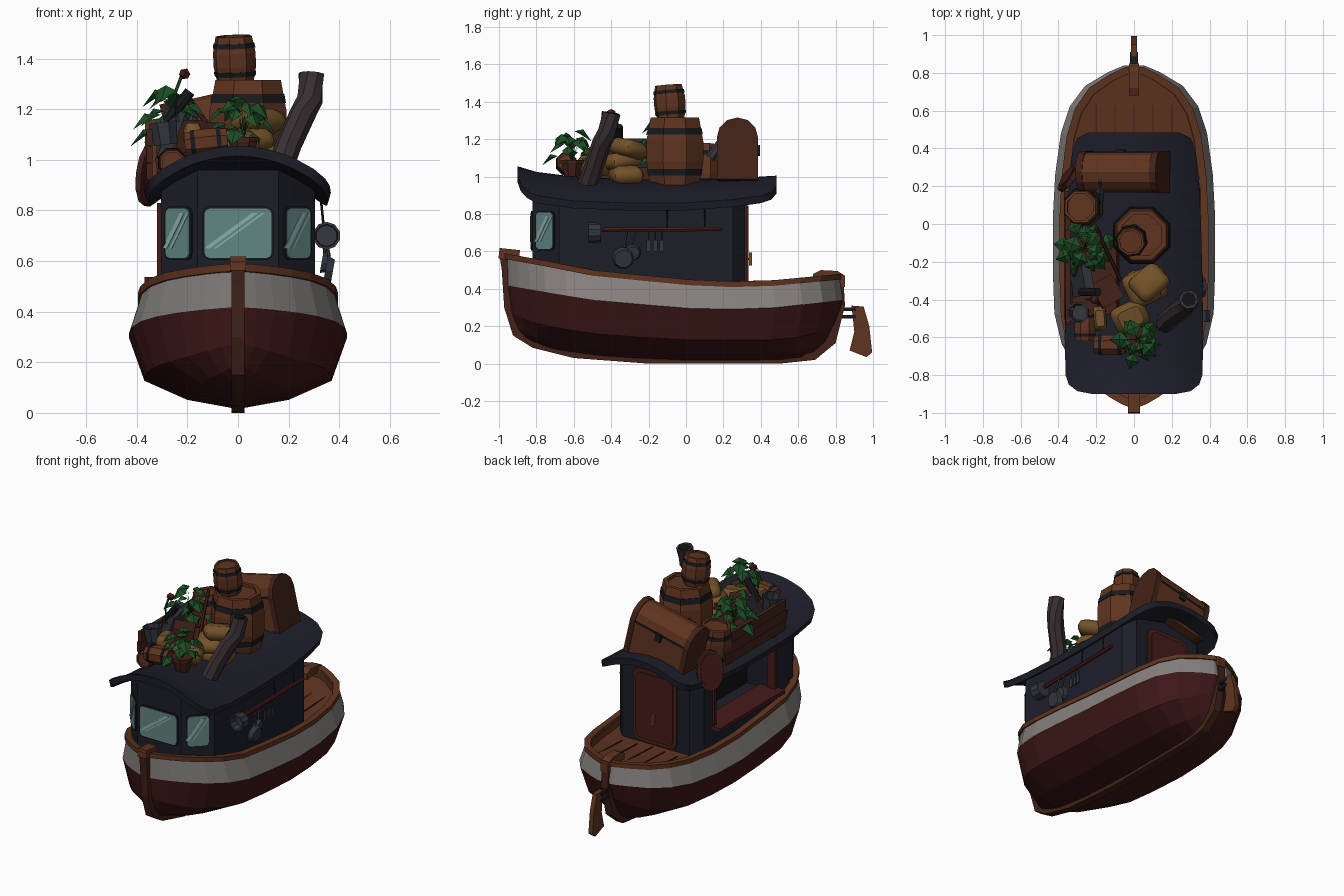
import bpy, bmesh, math, random
from mathutils import Vector

if "Cube" in bpy.data.objects:
    bpy.data.objects.remove(bpy.data.objects["Cube"])
random.seed(4)
COL = dict(wood=(.115, .034, .014), dark_wood=(.055, .016, .009), hull_red=(.05, .009, .009), cream=(.24, .22, .21),
           navy=(.012, .013, .022), iron=(.009, .01, .012), glass=(.12, .24, .22), shine=(.25, .42, .4),
           leaf=(.012, .075, .018), sack=(.17, .085, .022), metal=(.035, .037, .05), pipe=(.04, .028, .032),
           black=(.006, .006, .007), brass=(.17, .08, .02), door_red=(.06, .011, .01))
MATS = {}
for k, c in COL.items():
    MATS[k] = bpy.data.materials.new(k)
    MATS[k].diffuse_color = (*c, 1)


def obj(name, verts, faces, mats, loc=(0, 0, 0), rot=(0, 0, 0), idx=None, smooth=False):
    bm = bmesh.new()
    vs = [bm.verts.new(v) for v in verts]
    for i, f in enumerate(faces):
        fc = bm.faces.new([vs[j] for j in f])
        fc.material_index = idx[i] if idx else 0
    bmesh.ops.remove_doubles(bm, verts=bm.verts, dist=1e-5)
    bmesh.ops.recalc_face_normals(bm, faces=bm.faces)
    me = bpy.data.meshes.new(name)
    bm.to_mesh(me)
    bm.free()
    for m in (mats if isinstance(mats, list) else [mats]):
        me.materials.append(MATS[m])
    o = bpy.data.objects.new(name, me)
    bpy.context.collection.objects.link(o)
    o.location, o.rotation_euler = loc, [math.radians(a) for a in rot]
    if smooth:
        bpy.ops.object.select_all(action='DESELECT')
        o.select_set(True)
        bpy.context.view_layer.objects.active = o
        bpy.ops.object.shade_smooth_by_angle(angle=math.radians(40))
    return o


def loft(name, rings, mats, wrap=False, caps=False, band=None, **kw):
    n, m, faces, idx = len(rings[0]), len(rings), [], []
    for r in range(m if wrap else m - 1):
        for i in range(n):
            j, q = (i + 1) % n, (r + 1) % m
            faces.append((r*n + i, r*n + j, q*n + j, q*n + i))
            idx.append(band[r] if band else 0)
    if caps:
        faces += [tuple(range(n)), tuple(range((m-1)*n, m*n))]
        idx += [0, 0]
    return obj(name, [v for r in rings for v in r], faces, mats, idx=idx, **kw)


def lathe(name, prof, n, mat, loc, rot=(0, 0, 0), wrap=False, **kw):
    rings = [[(r*math.cos(2*math.pi*(i+.5)/n), r*math.sin(2*math.pi*(i+.5)/n), z) for i in range(n)] for r, z in prof]
    return loft(name, rings, mat, wrap=wrap, loc=loc, rot=rot, **kw)


def tube(name, pts, r, n, mat, **kw):
    P, rings = [Vector(p) for p in pts], []
    for i, p in enumerate(P):
        q = (P[min(i+1, len(P)-1)] - P[max(i-1, 0)]).to_track_quat('Z', 'Y')
        rings.append([p + q @ Vector((r*math.cos(2*math.pi*k/n), r*math.sin(2*math.pi*k/n), 0)) for k in range(n)])
    return loft(name, rings, mat, caps=True, **kw)


def prism(name, pts, depth, mat, loc=(0, 0, 0), rot=(0, 0, 0), **kw):
    # outline in local x-z, thickness along y
    return loft(name, [[(a, d, b) for a, b in pts] for d in (-depth/2, depth/2)], mat, caps=True, loc=loc, rot=rot, **kw)


def box(name, size, mat, loc, rot=(0, 0, 0)):
    a, b = size[0]/2, size[2]/2
    return prism(name, [(-a, -b), (a, -b), (a, b), (-a, b)], size[1], mat, loc, rot)


def rrect(w, h, r):
    return [(sx*(w/2-r) + r*math.cos(math.radians(a+t)), sz*(h/2-r) + r*math.sin(math.radians(a+t)))
            for sx, sz, a in ((1, 1, 0), (-1, 1, 90), (-1, -1, 180), (1, -1, 270)) for t in (0, 45, 90)]


def interp(x, keys):
    for (a, p), (b, q) in zip(keys, keys[1:]):
        if x <= b:
            return p + (q-p)*max(0, (x-a)/(b-a))
    return keys[-1][1]


# hull, lofted from waterline outlines
SHAPE = [(0, 0), (.015, .17), (.035, .33), (.07, .54), (.115, .73), (.18, .89), (.27, .98), (.4, 1), (.55, 1),
         (.68, .97), (.8, .9), (.88, .79), (.94, .6), (.98, .32), (1, .12), (1, 0)]
sheer = lambda y: interp(y, [(-.97, .57), (-.75, .53), (-.5, .48), (0, .43), (.35, .415), (.83, .46)])
stripe = lambda y: interp(y, [(-.97, .42), (-.5, .34), (0, .295), (.4, .29), (.83, .34)])
keel = lambda y: interp(y, [(-.97, .2), (-.85, .12), (-.7, .07), (-.4, .03), (0, .015), (.5, .015), (.65, .03), (.75, .09), (.83, .2)])


def ring(w, yb, ys, zf):
    half = [(w*s, yb + (ys-yb)*u) for u, s in SHAPE]
    return [(x, y, zf(y)) for x, y in half] + [(-x, y, zf(y)) for x, y in half[-2:0:-1]]


mix = lambda f: (lambda y: keel(y) + f*(stripe(y) - keel(y)))
deck = lambda y: sheer(y) - .04
loft("hull", [ring(0, -.88, .7, keel), ring(.2, -.91, .745, mix(.13)), ring(.37, -.94, .8, mix(.4)),
              ring(.43, -.96, .84, stripe), ring(.385, -.965, .82, sheer), ring(.35, -.94, .79, sheer),
              ring(.35, -.94, .79, deck), ring(0, -.94, .79, deck)], ["hull_red", "cream", "wood"], band=[0, 0, 0, 1, 2, 2, 2])
up = lambda y: sheer(y) + .02
low = lambda y: sheer(y) - .01
loft("gunwale", [ring(.395, -.98, .83, low), ring(.395, -.98, .83, up), ring(.355, -.935, .79, up), ring(.355, -.935, .79, low)], "wood", wrap=True)
for i in range(-2, 3):
    box("deck_seam", (.006, .36 - .03*abs(i), .006), "dark_wood", (i*.1, .53, .394), (2.5, 0, 0))
# stem, keel strip and stern post
prism("keel_strip", [(-1, .6), (-.985, .5), (-.972, .3), (-.925, .15), (-.82, .085), (-.6, .03), (-.2, 0), (.5, 0), (.69, .02), (.8, .11),
                     (.85, .31), (.84, .48), (.8, .48), (.8, .3), (.7, .08), (.5, .04), (-.2, .04), (-.6, .08), (-.8, .13), (-.9, .2), (-.93, .4), (-.93, .58)],
      .05, "dark_wood", rot=(0, 0, 90))
box("bow_post_cap", (.065, .11, .055), "wood", (0, -.945, .585), (-6, 0, 0))
prism("stern_post_cap", [(.68, .44), (.68, .48), (.72, .5), (.81, .495), (.85, .47), (.85, .41), (.81, .41), (.79, .45)], .055, "wood", rot=(0, 0, 90))
prism("rudder", [(.885, .31), (.95, .305), (.98, .2), (.995, .06), (.965, .035), (.875, .07), (.9, .17)], .03, "wood", rot=(0, 0, 90))
for z in (.25, .29):
    box("rudder_hinge", (.04, .08, .018), "iron", (0, .87, z))

# roof: arched across, rising at both ends
roof_mid = lambda y: interp(y, [(-.9, 1.055), (-.8, 1.025), (-.6, 1), (-.3, .985), (.1, .98), (.48, 1.005)])
roof_z = lambda x, y: roof_mid(y) - .125*(x/.36)**2
secs = []
for y, w in ((-.9, .22), (-.885, .3), (-.85, .345), (-.8, .362), (-.6, .367), (-.3, .362), (0, .355), (.25, .342), (.4, .325), (.455, .3), (.485, .24)):
    xs = [w*k/6 for k in range(-6, 7)]
    secs.append([(x, y, roof_z(x, y)) for x in xs] + [(x*.97, y, roof_z(x, y) - .04) for x in xs[::-1]])
loft("roof", secs, "navy", caps=True, smooth=True)

# cabin with serving hatch cut into the left side
plan = [(0, -.82), (.16, -.82), (.305, -.68), (.305, .25), (.245, .315), (0, .315), (-.245, .315), (-.305, .25), (-.305, -.68), (-.16, -.82)]
cabin = loft("cabin", [[(x, y, .36) for x, y in plan], [(x, y, min(.96, roof_z(x, y) - .036)) for x, y in plan]], "navy", caps=True)
cut = box("hatch_cutter", (.5, .64, .31), "black", (-.35, -.165, .675))
cut.hide_render = True
mod = cabin.modifiers.new("hatch", 'BOOLEAN')
mod.object, mod.operation, mod.solver = cut, 'DIFFERENCE', 'EXACT'
bpy.context.view_layer.objects.active = cabin
bpy.ops.object.modifier_apply(modifier="hatch")
bpy.data.objects.remove(cut)
box("hatch_back", (.01, .64, .31), "black", (-.1, -.165, .675))
box("hatch_counter", (.17, .68, .025), "door_red", (-.285, -.165, .525))
for y in (-.48, .15):
    box("hatch_side_frame", (.06, .02, .3), "door_red", (-.29, y, .68))


# windows
def window(w, loc, rz):
    n = Vector((math.sin(math.radians(rz)), -math.cos(math.radians(rz)), 0))
    L = Vector(loc)
    prism("window_frame", rrect(w + .015, .21, .025), .02, "iron", L, (0, 0, rz))
    prism("window_glass", rrect(w, .195, .02), .02, "glass", L + n*.004, (0, 0, rz))
    for d, k in ((-.012, .012), (.02, .006)):
        pts = [(-w*.42 + d - k, -.06), (-w*.42 + d + k, -.06), (w*.3 + d + k, .08), (w*.3 + d - k, .08)]
        prism("window_shine", pts, .004, "shine", L + n*.014, (0, 0, rz))


window(.265, (0, -.818, .71), 0)
for s in (1, -1):
    window(.13, (s*.2305, -.748, .71), s*44)
# back door with handle
prism("door_frame", rrect(.32, .48, .05), .016, "dark_wood", (0, .318, .63))
prism("door", rrect(.27, .43, .035), .025, "door_red", (0, .321, .63))
box("door_handle", (.018, .018, .07), "brass", (0, .345, .56))
box("handle_stem", (.012, .03, .012), "brass", (0, .335, .56))

# sign board (blank) and hanging shield on the left roof edge
for k in range(3):
    box("sign_plank", (.025, .63 + .015*(k % 2), .064), "dark_wood", (-.35, -.21, .955 + .066*k))
for y in (-.44, .03):
    box("sign_batten", (.02, .035, .22), "wood", (-.33, y, 1.01))
for name, a, b, d, m in (("shield", .085, .13, .025, "dark_wood"), ("shield_face", .065, .11, .035, "door_red")):
    prism(name, [(a*math.cos(t*math.pi/6), b*math.sin(t*math.pi/6)) for t in range(12)], d, m, (-.345, .245, .945), (8, 0, 55))

# chimney
tube("chimney", [(.16, -.53, .95), (.2, -.49, 1.06), (.255, -.45, 1.18), (.285, -.42, 1.24), (.29, -.4, 1.34)], .052, 8, "pipe", smooth=True)
tube("chimney_hole", [(.29, -.4, 1.33), (.29, -.398, 1.343)], .038, 8, "black")

# hanging rack with pots on the right side
tube("rack_pole", [(.34, -.46, .715), (.34, .19, .72)], .013, 6, "door_red")
for y in (-.1, .1):
    tube("rack_hanger", [(.325, y, .87), (.34, y, .72)], .005, 4, "iron")
lathe("hanging_pot", [(0, 0), (.052, 0), (.055, .065), (.045, .065), (.042, .01), (0, .01)], 10, "metal", (.35, -.455, .7), (90, 0, 0))
for y, z, x, r in ((-.335, .56, .375, .06), (-.285, .59, .36, .045)):
    lathe("hanging_pan", [(0, 0), (r*.8, 0), (r, .03), (r*.9, .03), (r*.75, .008), (0, .008)], 10, "metal", (x, y, z), (0, -80, 0))
    tube("pan_handle", [(x - .015, y + .005, z + r), (.34, y + .02, .72)], .007, 5, "metal")
for y in (-.2, -.165, -.13):
    tube("utensil_handle", [(.34, y, .71), (.34, y, .64)], .004, 4, "metal")
    box("utensil_head", (.008, .024, .06), "metal", (.34, y, .63))


# rooftop cargo
def barrel(name, r, h, loc, rot=(0, 0, 0), n=8):
    lathe(name, [(0, 0), (r*.85, 0), (r, h*.35), (r, h*.65), (r*.85, h), (r*.7, h), (r*.7, h*.95), (0, h*.95)], n, "wood", loc, rot)
    for t in (.14, .75):
        a, b = [r*(.85 + .15*min(1, min(q, 1-q)/.35)) for q in (t, t + .1)]
        lathe(name + "_band", [(a+.004, t*h), (b+.004, (t+.1)*h), (b-.01, (t+.1)*h), (a-.01, t*h)], n, "iron", loc, rot, wrap=True)


barrel("large_barrel", .165, .36, (.04, -.06, .955))
barrel("small_barrel", .086, .185, (-.01, -.08, 1.305), (4, -3, 10))
barrel("left_barrel", .105, .25, (-.25, .09, .92), (0, -8, 0))
barrel("lying_barrel", .058, .17, (-.21, -.64, 1.06), (0, 84, 0))
barrel("end_barrel", .06, .16, (-.26, -.46, .99), (90, 0, 0))
# chest with domed lid, leaning with the slope of the roof
dome = [(-.105, -.16), (.105, -.16)] + [(.105*math.cos(a*math.pi/6), .06 + .105*math.sin(a*math.pi/6)) for a in range(7)]
tilt = math.radians(13)
prism("chest", dome, .43, "wood", (-.06, .275, 1.1), (-13, 0, 90))
for d in (-.2, .2):
    prism("chest_band", [(a*1.05, b*1.04) for a, b in dome], .035, "dark_wood", (-.06 + d*math.cos(tilt), .275, 1.1 + d*math.sin(tilt)), (-13, 0, 90))
box("chest_seam", (.43, .216, .012), "iron", (-.073, .275, 1.155), (0, -13, 0))
box("chest_lock", (.04, .02, .05), "iron", (-.07, .386, 1.14), (0, -13, 0))


# soft sacks
def sack(loc, size, rot):
    a, b, c = size
    rings = [[(a/2*k*x, b/2*k*y, c*z) for x, y in rrect(2, 2, .4)] for k, z in ((.0, -.5), (.65, -.5), (.92, -.28), (1, 0), (.92, .28), (.65, .5), (0, .5))]
    loft("sack", rings, "sack", loc=loc, rot=rot, smooth=True)


for a in [((.07, -.32, 1.01), (.21, .17, .1), (0, 4, 10)), ((.04, -.34, 1.085), (.17, .19, .09), (8, -3, 25)), ((.08, -.31, 1.15), (.19, .16, .09), (-14, 6, 40)),
          ((-.02, -.49, 1.06), (.19, .15, .12), (8, 0, 25)), ((-.18, -.5, 1.1), (.07, .13, .09), (0, 0, 5))]:
    sack(*a)
# crates, bucket, loose tools
box("crate", (.13, .14, .14), "dark_wood", (-.15, -.36, 1.08), (0, 8, 30))
box("cargo_base", (.24, .36, .12), "dark_wood", (-.2, -.3, .97), (0, -10, 0))
lathe("bucket", [(0, 0), (.05, 0), (.06, .09), (.05, .09), (.042, .02), (0, .02)], 8, "metal", (-.285, -.47, 1.06), (0, -8, 0))
tube("broom_pole", [(-.2, -.02, 1.24), (-.07, -.3, 1.08)], .01, 6, "door_red")
box("blue_slab", (.05, .2, .2), "metal", (-.28, -.28, 1.1), (0, 20, 10))
tube("spyglass", [(-.28, -.36, 1.15), (-.19, -.36, 1.27)], .022, 8, "iron")
tube("flower_stem", [(-.24, -.4, 1.15), (-.25, -.4, 1.26), (-.22, -.4, 1.34)], .007, 5, "leaf")
lathe("flower_head", [(0, 0), (.022, .01), (.024, .03), (0, .045)], 6, "door_red", (-.22, -.4, 1.32), (0, 25, 0))
lathe("bottle", [(0, 0), (.025, 0), (.025, .09), (.008, .12), (.008, .17), (0, .17)], 6, "metal", (-.18, .13, 1.1), (-35, 0, 0))


# potted plants with folded, drooping leaves
def plant(loc, n, spread, height):
    lathe("plant_pot", [(0, 0), (.045, 0), (.06, .07), (.066, .07), (.066, .09), (.05, .09), (0, .08)], 8, "dark_wood", loc)
    V, F, c = [], [], Vector(loc) + Vector((0, 0, .08))
    for i in range(n):
        az, t = i*2.4 + random.uniform(-.5, .5), (i + .7)/n
        d, s = Vector((math.cos(az), math.sin(az), 0)), Vector((-math.sin(az), math.cos(az), 0))
        p = c + d*spread*(.1 + .7*t)*random.uniform(.6, 1) + Vector((0, 0, height*(1 - t*t)*random.uniform(.6, 1)))
        L, Z, k = random.uniform(.07, .12), Vector((0, 0, 1)), len(V)
        V += [p, p + d*L*.4 + s*L*.4 - Z*.012, p + d*L*.45 + Z*.01, p + d*L*.4 - s*L*.4 - Z*.012, p + d*L*.9 - Z*L*.5,
              c + s*.004, c - s*.004, p - Z*.003]
        F += [(k, k+1, k+2), (k, k+2, k+3), (k+1, k+4, k+2), (k+2, k+4, k+3), (k+5, k+6, k+7)]
    obj("plant_leaves", V, F, "leaf")


plant((.02, -.61, 1.0), 18, .12, .17)
plant((-.26, -.13, 1.01), 24, .13, .2)

for m in bpy.data.materials:
    if m.users and not m.is_grease_pencil:
        m.use_nodes = True
        m.node_tree.nodes["Principled BSDF"].inputs["Base Color"].default_value = m.diffuse_color
